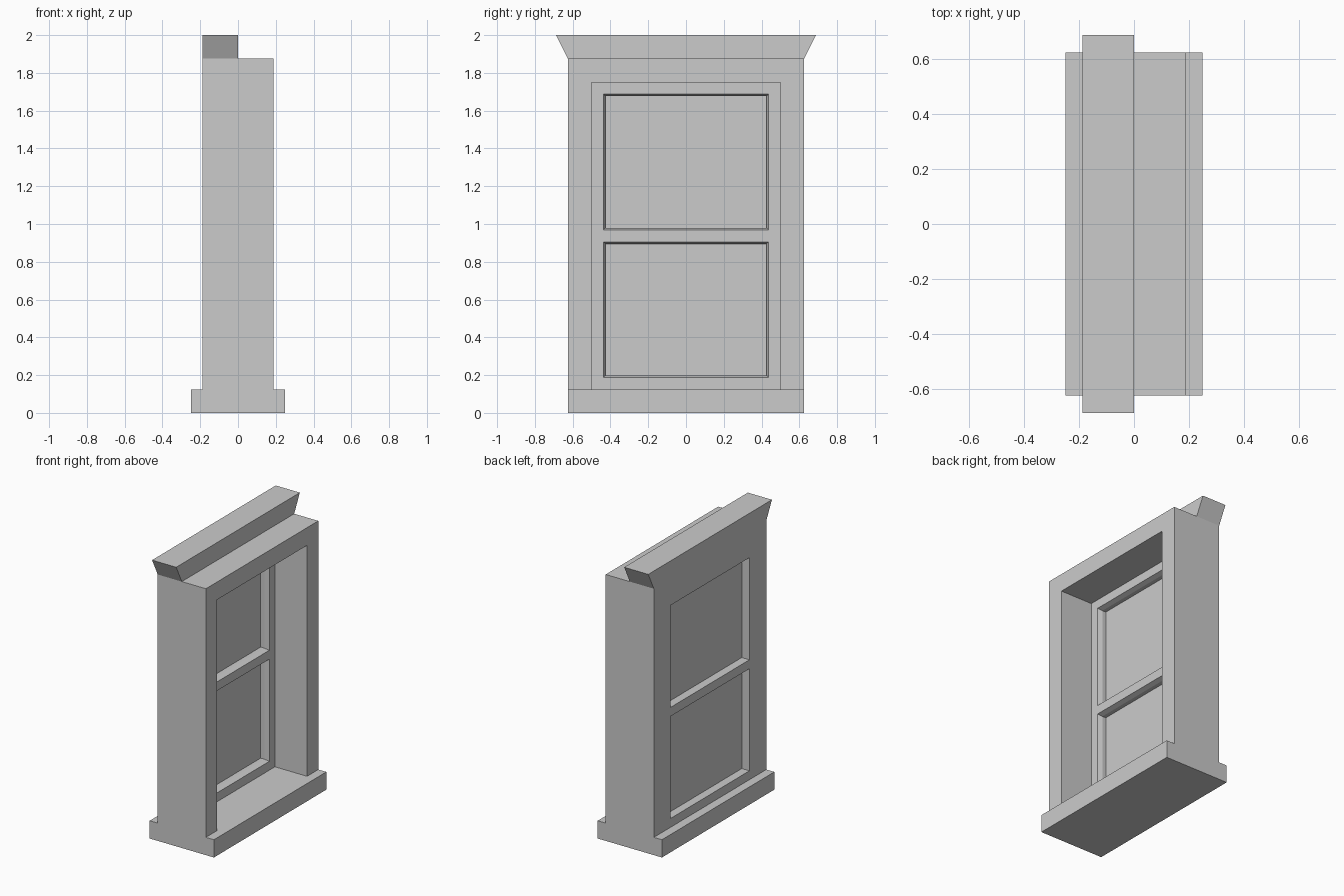
import bpy
import bmesh

if "Cube" in bpy.data.objects:
    bpy.data.objects.remove(bpy.data.objects["Cube"], do_unlink=True)

grey = bpy.data.materials.new("plain grey")
grey.use_nodes = True
grey.diffuse_color = (0.6, 0.6, 0.6, 1)
grey.node_tree.nodes["Principled BSDF"].inputs["Base Color"].default_value = (0.6, 0.6, 0.6, 1)


def loft(name, sections):
    """Solid through closed rings of four points each."""
    bm = bmesh.new()
    rings = [[bm.verts.new(p) for p in ring] for ring in sections]
    bm.faces.new(rings[0])
    bm.faces.new(rings[-1])
    for a, b in zip(rings, rings[1:]):
        for i in range(4):
            j = (i + 1) % 4
            bm.faces.new((a[i], a[j], b[j], b[i]))
    bmesh.ops.recalc_face_normals(bm, faces=bm.faces)
    mesh = bpy.data.meshes.new(name)
    bm.to_mesh(mesh)
    bm.free()
    mesh.materials.append(grey)
    obj = bpy.data.objects.new(name, mesh)
    bpy.context.collection.objects.link(obj)
    return obj


def upright(x, half, low, high):
    """Rectangle facing along x."""
    return [(x, -half, low), (x, half, low), (x, half, high), (x, -half, high)]


def box(name, x0, x1, half, low, high):
    return loft(name, [upright(x0, half, low, high), upright(x1, half, low, high)])


def cut(target, cutter):
    mod = target.modifiers.new("cut", 'BOOLEAN')
    mod.operation = 'DIFFERENCE'
    mod.solver = 'EXACT'
    mod.object = cutter
    bpy.context.view_layer.objects.active = target
    bpy.ops.object.modifier_apply(modifier=mod.name)
    bpy.data.objects.remove(cutter, do_unlink=True)


WIDTH = 0.625      # half width of the casing
DEPTH = 0.1875     # half depth of the casing
SILL, HEAD = 0.125, 1.875
SASH = -0.0625     # face of the sash at the back of the recess
PANE = -0.125
OPEN = 0.4375      # half width of each opening

# Sill and casing with its deep recess
box("sill", -0.25, 0.25, WIDTH, 0, SILL)
casing = box("casing", -DEPTH, DEPTH, WIDTH, SILL, HEAD)
cut(casing, box("recess_cutter", SASH, 0.3, 0.5, 0.05, 1.75))

# Two openings, bevelled on the recess side, each with a thin pane
for name, low, high in (("lower", 0.1875, 0.906), ("upper", 0.969, 1.6875)):
    steps = ((0, 0), (SASH, 0), (-0.094, 0.011), (PANE, 0.011), (PANE - 0.001, 0), (-0.25, 0))
    cut(casing, loft("opening_cutter",
                     [upright(x, OPEN - d, low + d, high - d) for x, d in steps]))
    box(name + "_pane", PANE - 0.003, PANE + 0.003, OPEN + 0.005, low - 0.005, high + 0.005)


# Flared cap along the top of the rear half
def level(z, half):
    return [(-DEPTH, -half, z), (0, -half, z), (0, half, z), (-DEPTH, half, z)]


loft("flared_cap", [level(HEAD, WIDTH), level(2, 0.6875)])
